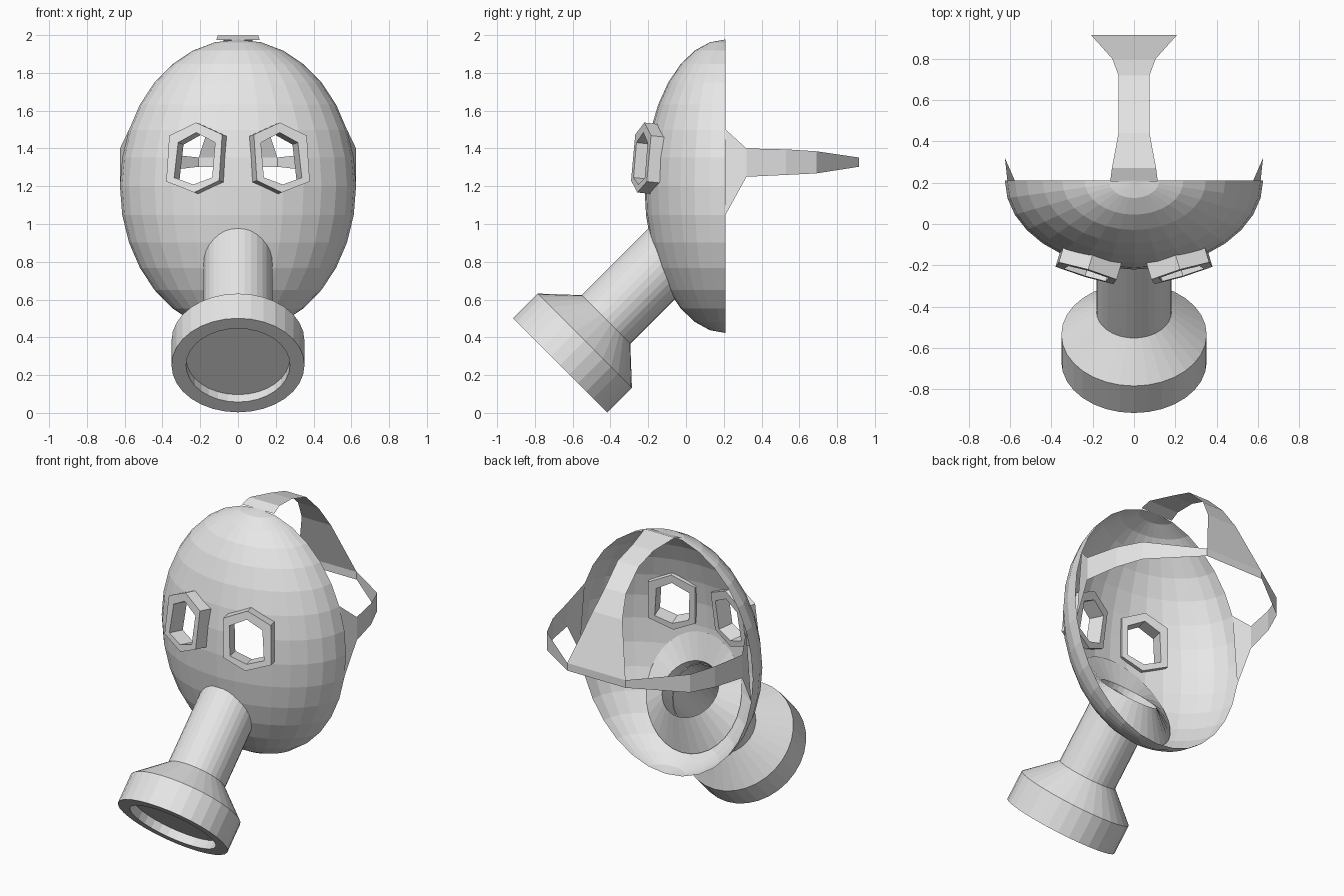
import bpy, bmesh, math
from mathutils import Vector

if "Cube" in bpy.data.objects:
    bpy.data.objects.remove(bpy.data.objects["Cube"])

mat = bpy.data.materials.new("grey rubber")
mat.diffuse_color = (0.8, 0.8, 0.8, 1)
mat.use_nodes = True
mat.node_tree.nodes["Principled BSDF"].inputs["Base Color"].default_value = mat.diffuse_color

MID = Vector((0, 0.21, 1.2))           # shell centre
RAD = Vector((0.625, 0.43, 0.777))     # shell radii
IN = Vector((0, 1, 1)).normalized()    # filter axis, pointing into the mask
UP = Vector((0, -1, 1)).normalized()
SIDE = Vector((1, 0, 0))
END = Vector((0, -0.666, 0.252))       # centre of the filter's front end
SEG = 32


def finish(bm, name, mirror=False, normals=True):
    if normals:
        bmesh.ops.recalc_face_normals(bm, faces=bm.faces)
    me = bpy.data.meshes.new(name)
    bm.to_mesh(me)
    bm.free()
    me.materials.append(mat)
    ob = bpy.data.objects.new(name, me)
    bpy.context.collection.objects.link(ob)
    if mirror:
        ob.modifiers.new("mirror", 'MIRROR')
    return ob


def bridge(bm, a, b, closed=True):
    n = len(a)
    for i in range(n if closed else n - 1):
        j = (i + 1) % n
        bm.faces.new((a[i], a[j], b[j], b[i]))


def radial(i, n=SEG):
    a = 2 * math.pi * i / n
    return SIDE * math.cos(a) + UP * math.sin(a)


def cut_hole(bm, planes, centre, reach):
    """Slice the faces near centre along the planes, then drop the inside."""
    for co, no in planes:
        faces = [f for f in bm.faces if (f.calc_center_median() - centre).length < reach]
        edges = list({e for f in faces for e in f.edges})
        verts = list({v for f in faces for v in f.verts})
        bmesh.ops.bisect_plane(bm, geom=verts + edges + faces, dist=1e-5,
                               plane_co=co, plane_no=no)
    inside = [f for f in bm.faces
              if all((f.calc_center_median() - co).dot(no) < 0 for co, no in planes)]
    bmesh.ops.delete(bm, geom=inside, context='FACES')


# Eye frame outlines as seen from the front (right-hand eye, x and z)
OUTER = [(.222, 1.537), (.364, 1.468), (.38, 1.225), (.232, 1.167), (.10, 1.23), (.084, 1.474)]
INNER = [(.222, 1.484), (.317, 1.431), (.338, 1.246), (.237, 1.209), (.137, 1.246), (.121, 1.431)]
EYE_N = Vector((0.30, -1, 0.11)).normalized()


def on_eye(p, depth=0):
    x, z = p
    return Vector((x, -0.237 + 0.3 * (x - 0.235) + 0.11 * (z - 1.35), z)) - EYE_N * depth


# Face shell: front half of an ellipsoid, open at the back
bm = bmesh.new()
bmesh.ops.create_uvsphere(bm, u_segments=SEG, v_segments=16, radius=1)
bmesh.ops.delete(bm, geom=[v for v in bm.verts if v.co.y > 0.001], context='VERTS')
for v in bm.verts:
    v.co = MID + v.co * RAD
for sx in (1, -1):
    flip = Vector((sx, 1, 1))
    pts = [on_eye(p) for p in INNER]
    centre = sum(pts, Vector()) / 6
    planes = []
    for i in range(6):
        no = (pts[(i + 1) % 6] - pts[i]).cross(EYE_N).normalized()
        if (pts[i] - centre).dot(no) < 0:
            no = -no
        planes.append((pts[i] * flip, no * flip))
    cut_hole(bm, planes, centre * flip, 0.3)
cut_hole(bm, [(END + radial(i, 16) * 0.176, radial(i, 16)) for i in range(16)],
         Vector((0, -0.16, 0.78)), 0.4)
finish(bm, "face_shell", normals=False)

# Eye frames
bm = bmesh.new()
loops = [[bm.verts.new(on_eye(p, d)) for p in pts]
         for pts, d in ((OUTER, 0), (OUTER, 0.1), (INNER, 0.1), (INNER, 0))]
for i in range(4):
    bridge(bm, loops[i], loops[(i + 1) % 4])
finish(bm, "eye_frames", mirror=True)

# Filter canister and breathing tube, turned around the slanted axis
bm = bmesh.new()
profile = [(.055, .275), (0, .275), (0, .352), (.185, .352), (.343, .182), (.877, .182)]
rings = [[bm.verts.new(END + IN * t + radial(i) * r) for i in range(SEG)] for t, r in profile]
bm.faces.new(rings[0])
for a, b in zip(rings, rings[1:]):
    bridge(bm, a, b)


# Flange inside the shell, spreading from the tube to the shell wall
def shell_hit(p):
    r = RAD * 0.98
    q = Vector([(p[k] - MID[k]) / r[k] for k in range(3)])
    d = Vector([IN[k] / r[k] for k in range(3)])
    a, b, c = d.dot(d), q.dot(d), q.dot(q) - 1
    return p + IN * ((-b - math.sqrt(max(0, b * b - a * c))) / a)


rim = [bm.verts.new(shell_hit(END + radial(i) * 0.33)) for i in range(SEG)]
bridge(bm, rings[-1], rim)
finish(bm, "filter_and_tube")

# Side straps: x, y, top z, bottom z, spreading where they join the shell
bm = bmesh.new()
side = [((.577, .21, 1.5), (.613, .21, 1.05)),
        ((.625, .32, 1.4), (.625, .32, 1.25)),
        ((.58, .53, 1.395), (.58, .53, 1.26)),
        ((.512, .69, 1.385), (.512, .69, 1.268)),
        ((.208, .915, 1.352), (.208, .915, 1.303))]
tops = [bm.verts.new(a) for a, b in side]
lows = [bm.verts.new(b) for a, b in side]
bridge(bm, tops, lows, closed=False)
finish(bm, "side_straps", mirror=True)

# Top strap: half width, y, z, ending in the upright back plate
bm = bmesh.new()
top = [(.115, .205, 1.975), (.107, .27, 1.998), (.075, .44, 1.97), (.075, .59, 1.925),
       (.075, .72, 1.8), (.105, .80, 1.67), (.208, .915, 1.352), (.208, .915, 1.303)]
left = [bm.verts.new((-w, y, z)) for w, y, z in top]
right = [bm.verts.new((w, y, z)) for w, y, z in top]
bridge(bm, left, right, closed=False)
finish(bm, "top_strap")
